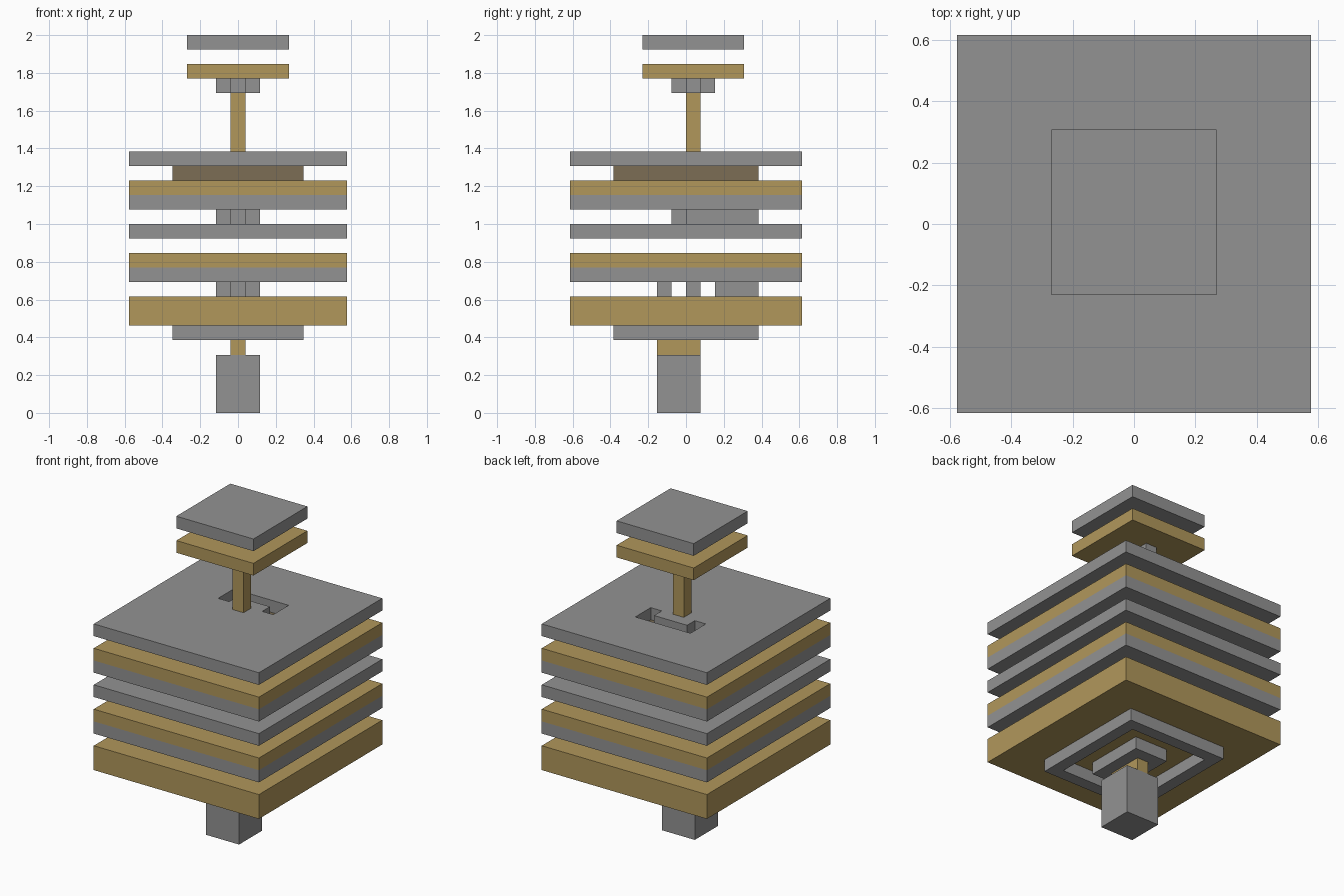
import bpy

if "Cube" in bpy.data.objects:
    bpy.data.objects.remove(bpy.data.objects["Cube"], do_unlink=True)

U = 2 / 26  # one block unit


def material(name, rgb):
    m = bpy.data.materials.new(name)
    m.use_nodes = True
    m.diffuse_color = (*rgb, 1)
    m.node_tree.nodes["Principled BSDF"].inputs["Base Color"].default_value = (*rgb, 1)
    return m


grey = material("stone_grey", (0.29, 0.29, 0.29))
gold = material("gold", (0.44, 0.31, 0.105))
brown = material("dark_brown", (0.2, 0.155, 0.09))


def rect(half_width, y0, y1):
    w = half_width
    return [(-w, y0), (w, y0), (w, y1), (-w, y1)]


def slab(name, mat, z0, z1, *outlines):
    """Extrude outlines in block units; an inner outline becomes a hole."""
    curve = bpy.data.curves.new(name, "CURVE")
    curve.dimensions = "2D"
    curve.fill_mode = "BOTH"
    curve.extrude = (z1 - z0) * U / 2
    for pts in outlines:
        s = curve.splines.new("POLY")
        s.points.add(len(pts) - 1)
        for p, (x, y) in zip(s.points, pts):
            p.co = (x * U, y * U, 0, 1)
        s.use_cyclic_u = True
        s.use_smooth = False
    curve.materials.append(mat)
    ob = bpy.data.objects.new(name, curve)
    ob.location.z = (z0 + z1) * U / 2
    bpy.context.collection.objects.link(ob)
    bpy.ops.object.select_all(action="DESELECT")
    ob.select_set(True)
    bpy.context.view_layer.objects.active = ob
    bpy.ops.object.convert(target="MESH")
    bpy.ops.object.shade_flat()


plate = rect(7.5, -8, 8)
core = rect(4.5, -5, 5)
cap = rect(3.5, -3, 4)

# Foot and lower stem
slab("foot", grey, 0, 4, rect(1.5, -2, 1))
slab("lower_stem", gold, 4, 6, rect(0.5, -2, 1))

# Concentric rings under the base
slab("outer_ring", grey, 5, 6, core, rect(3.5, -4, 4))
slab("inner_ring", grey, 5, 6, rect(1.5, -3, 2), rect(0.5, -2, 1))

# Main stack of plates
slab("base_plate", gold, 6, 8, plate)
slab("lower_grey_plate", grey, 9, 10, plate)
slab("lower_gold_plate", gold, 10, 11, plate)
slab("middle_plate", grey, 12, 13, plate)
slab("upper_grey_plate", grey, 14, 15, plate)
slab("upper_gold_plate", gold, 15, 16, plate)
slab("brown_core", brown, 16, 17, core)

# Top plate with a U-shaped slot
slot = [(-2.5, 1), (-1.5, 1), (-1.5, 2), (1.5, 2),
        (1.5, 1), (2.5, 1), (2.5, 3), (-2.5, 3)]
slab("top_plate", grey, 17, 18, plate, slot)

# Spacers between the plates
slab("front_spacer", grey, 8, 9, rect(0.5, -2, -1))
slab("centre_spacer", grey, 8, 9, rect(1.5, 0, 1))
slab("back_spacer", grey, 8, 9, rect(1.5, 2, 5))
slab("upper_spacer", grey, 13, 14,
     [(-0.5, -1), (0.5, -1), (0.5, 0), (1.5, 0),
      (1.5, 5), (-1.5, 5), (-1.5, 0), (-0.5, 0)])

# Upper stem, cross collar and caps
slab("upper_stem", gold, 18, 22, rect(0.5, 0, 1))
slab("cross_collar", grey, 22, 23,
     [(-0.5, -1), (0.5, -1), (0.5, 0), (1.5, 0), (1.5, 1), (0.5, 1),
      (0.5, 2), (-0.5, 2), (-0.5, 1), (-1.5, 1), (-1.5, 0), (-0.5, 0)])
slab("gold_cap", gold, 23, 24, cap)
slab("grey_cap", grey, 25, 26, cap)
